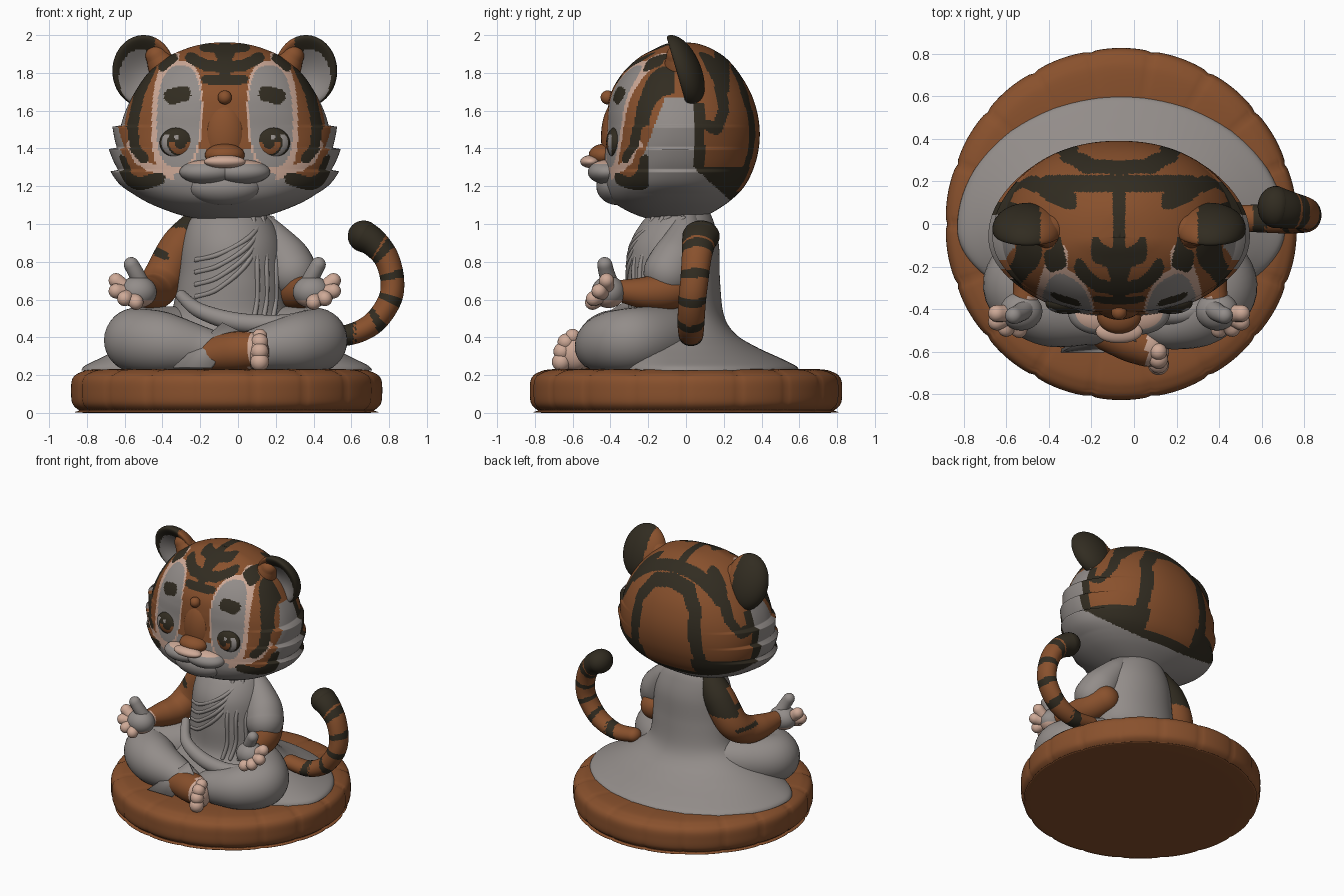
import bpy, bmesh, math
from mathutils import Vector, geometry

if "Cube" in bpy.data.objects:
    bpy.data.objects.remove(bpy.data.objects["Cube"])

CX = -0.07  # symmetry plane of the figure


def mat(name, rgb):
    m = bpy.data.materials.new(name)
    m.diffuse_color = (*rgb, 1)
    m.use_nodes = True
    m.node_tree.nodes["Principled BSDF"].inputs["Base Color"].default_value = m.diffuse_color
    return m


MATS = [mat("warm orange", (0.25, 0.082, 0.026)), mat("dark stripe", (0.031, 0.025, 0.015)),
        mat("stone gray", (0.29, 0.265, 0.252)), mat("pale pink", (0.62, 0.40, 0.31))]
ORANGE, DARK, GRAY, PINK = range(4)


def build(name, bm, paint, sides=(1,)):
    """Colour faces by a rule, then make one object per side (-1 = mirrored)."""
    bmesh.ops.recalc_face_normals(bm, faces=bm.faces)
    for f in bm.faces:
        f.smooth = True
        f.material_index = paint if isinstance(paint, int) else paint(f.calc_center_median())
    for s in sides:
        if s < 0:
            for v in bm.verts:
                v.co.x = 2 * CX - v.co.x
            bmesh.ops.reverse_faces(bm, faces=bm.faces)
        me = bpy.data.meshes.new(name)
        bm.to_mesh(me)
        for m in MATS:
            me.materials.append(m)
        ob = bpy.data.objects.new(name + ("_mirrored" if s < 0 else ""), me)
        bpy.context.collection.objects.link(ob)
    bm.free()
    return ob


def spline(pts, u):
    i = min(int(u), len(pts) - 2)
    t = u - i
    g = [pts[max(0, min(len(pts) - 1, i + k))] for k in (-1, 0, 1, 2)]
    return [0.5 * (2 * b + (c - a) * t + (2 * a - 5 * b + 4 * c - d) * t * t + (3 * b - a - 3 * c + d) * t ** 3)
            for a, b, c, d in zip(*g)]


def skin(rings):
    bm = bmesh.new()
    rs = [[bm.verts.new(p) for p in r] for r in rings]
    n = len(rs[0])
    for a, b in zip(rs, rs[1:]):
        for j in range(n):
            bm.faces.new((a[j], a[(j + 1) % n], b[(j + 1) % n], b[j]))
    bm.faces.new(rs[0][::-1])
    bm.faces.new(rs[-1])
    return bm


def loft(levels, yc, n, m, e=1.0, deform=None):
    """Levels are (z, centre x, half width, front y, back y)."""
    rings = []
    for i in range(m + 1):
        z, cx, w, yf, yb = spline(levels, i / m * (len(levels) - 1))
        ring = []
        for j in range(n):
            t = 2 * math.pi * j / n
            c, s = math.cos(t), math.sin(t)
            d = yb - yc if s > 0 else yc - yf
            p = Vector((cx + math.copysign(abs(c) ** e, c) * max(w, .003),
                        yc + math.copysign(abs(s) ** e, s) * max(d, .003), z))
            ring.append(deform(p, t) if deform else p)
        rings.append(ring)
    return skin(rings)


def front_y(levels, yc, x, z, e=1.0):
    z, cx, w, yf, yb = min((spline(levels, k / 200 * (len(levels) - 1)) for k in range(201)), key=lambda l: abs(l[0] - z))
    q = max(0, 1 - (min(1, abs(x - cx) / max(w, .01))) ** (2 / e))
    return yc - (yc - yf) * q ** (e / 2)


def limb(pts, n=24, per=10):
    """Rounded tapered tube through (x, y, z, radius)."""
    s = [spline(pts, i / per) for i in range((len(pts) - 1) * per + 1)]
    P, R = [Vector(q[:3]) for q in s], [q[3] for q in s]
    T = [(P[min(i + 1, len(P) - 1)] - P[max(i - 1, 0)]).normalized() for i in range(len(P))]
    caps = [math.pi / 2 * k / 6 for k in range(1, 6)] + [1.5]
    seq = [(P[0] - T[0] * R[0] * math.sin(a), R[0] * math.cos(a), T[0]) for a in caps[::-1]]
    seq += list(zip(P, R, T))
    seq += [(P[-1] + T[-1] * R[-1] * math.sin(a), R[-1] * math.cos(a), T[-1]) for a in caps]
    nrm, prev, rings = T[0].orthogonal().normalized(), T[0], []
    for p, r, t in seq:
        nrm = prev.rotation_difference(t) @ nrm
        prev, b = t, t.cross(nrm)
        rings.append([p + (nrm * math.cos(a) + b * math.sin(a)) * r for a in (2 * math.pi * j / n for j in range(n))])
    return skin(rings)


def ball(c, r, deform=None, seg=48):
    bm = bmesh.new()
    bmesh.ops.create_uvsphere(bm, u_segments=seg, v_segments=seg * 3 // 4, radius=1)
    for v in bm.verts:
        q = deform(v.co) if deform else v.co
        v.co = Vector(c) + Vector((q.x * r[0], q.y * r[1], q.z * r[2]))
    return bm


def near(u, v, pts, w):
    p = Vector((u, v))
    for a, b in zip(pts, pts[1:]):
        q, k = geometry.intersect_point_line(p, Vector(a), Vector(b))
        q = Vector(b) if k > 1 else Vector(a) if k < 0 else Vector(q[:2])
        if (p - q).length < w:
            return True
    return False


# Cushion with shallow radial seams
cush = [(z, -.06, r, -r, r) for z, r in ((0, .02), (0, .74), (.015, .785), (.05, .82), (.115, .827), (.18, .82),
                                         (.215, .78), (.232, .69), (.228, .4), (.228, .02))]


def scallop(p, t):
    r = math.hypot(p.x + .06, p.y)
    k = 1 - .012 * (1 - abs(math.sin(9 * t)) ** .3) * min(1, max(0, (r - .5) * 5))
    return Vector((-.06 + (p.x + .06) * k, p.y * k, p.z - (1 - k) * .5 * (p.z > .2)))


build("cushion", loft(cush, 0, 216, 60, deform=scallop), ORANGE)

# Robe: torso flaring to a sheet behind
robe = [(.225, -.06, .77, -.42, .60), (.25, -.06, .75, -.42, .58), (.29, -.06, .67, -.42, .50), (.35, -.06, .55, -.4, .37),
        (.42, -.05, .42, -.36, .26), (.52, -.04, .32, -.31, .20), (.7, -.03, .29, -.31, .18), (.88, -.03, .27, -.3, .175),
        (1.0, -.04, .23, -.24, .15), (1.07, -.05, .17, -.17, .12), (1.11, -.06, .1, -.1, .08)]
build("robe", loft(robe, -.02, 96, 80), GRAY)
folds = [[(.14, 1.04), (.06, .93 - .04 * i), (-.1, .84 - .06 * i), (-.22, .81 - .065 * i)] for i in range(4)]
folds += [[(x, 1.03), (x + .02, .8), (x + .02, .6), (x, .48)] for x in (.08, .13, .18)]
for i, f in enumerate(folds):
    build("robe_fold_%d" % i, limb([(x, front_y(robe, -.02, x, z) + .006, z, .014) for x, z in f], 10, 8), GRAY)
build("waist_drape", limb([(-.3, -.2, .62, .03), (-.2, -.33, .54, .04), (.0, -.40, .48, .05), (.22, -.42, .47, .05),
                           (.36, -.36, .5, .04)]), GRAY)
flap = bmesh.new()
flap.faces.new([flap.verts.new(p) for p in ((-.34, -.585, .235), (-.14, -.585, .235), (.02, -.54, .42), (-.08, -.47, .47))])
ob = build("robe_flap", flap, GRAY)
ob.modifiers.new("thickness", "SOLIDIFY").thickness = .02

# Crossed legs
build("left_leg", limb([(-.2, .0, .42, .14), (-.42, -.14, .4, .165), (-.54, -.29, .385, .17), (-.4, -.41, .37, .165),
                        (-.2, -.45, .34, .12), (-.1, -.47, .32, .1)], 32), GRAY)
build("right_leg", limb([(.1, .0, .42, .14), (.3, -.14, .4, .165), (.41, -.29, .385, .17), (.32, -.41, .37, .16),
                         (.18, -.46, .35, .13), (.08, -.45, .33, .11)], 32), GRAY)
# Foot and toes
build("foot", limb([(-.14, -.5, .31, .09), (-.02, -.54, .325, .105), (.06, -.57, .33, .1)]),
      lambda c: PINK if c.x > .06 else ORANGE)
for i, (y, z, r) in enumerate(((-.66, .27, .05), (-.655, .325, .047), (-.635, .375, .045), (-.60, .405, .04))):
    build("toe_%d" % i, ball((.115, y, z), (r, r, r), seg=20), PINK)
build("sole", ball((.1, -.59, .32), (.065, .09, .095), seg=24), PINK)


# Arms
def arm_paint(c):
    if c.y > -.12 and (c.z > .98 or (c.y > .03 and c.z > .80) or near(c.x, c.z, [(-.44, .86), (-.39, .83)], .022)
                       or near(c.x, c.z, [(-.26, 1.0), (-.2, .92)], .03)
                       or near(c.x, c.z, [(-.52, .71), (-.48, .70)], .015)):
        return DARK
    return PINK if c.y < -.345 else ORANGE


build("bare_arm", limb([(-.2, .0, 1.0, .09), (-.30, .02, .88, .11), (-.39, .0, .72, .11), (-.44, -.1, .645, .1),
                        (-.48, -.22, .635, .085), (-.51, -.34, .645, .06)], 48, 20), arm_paint)
build("sleeve", limb([(.1, .0, 1.01, .07), (.17, -.01, .93, .095), (.245, -.05, .82, .13), (.285, -.09, .745, .135)], 32), GRAY)
build("forearm", limb([(.26, .0, .68, .1), (.31, -.1, .645, .1), (.35, -.22, .635, .085), (.38, -.34, .645, .06)], 32),
      lambda c: PINK if c.y < -.345 else ORANGE)
# Hands: palm, raised thumb, fingers with pink tips
build("palm", ball((-.53, -.41, .64), (.1, .09, .085), seg=32), lambda c: GRAY if c.z > .6 else PINK, (1, -1))
build("thumb", limb([(-.51, -.40, .68, .045), (-.54, -.42, .74, .042), (-.565, -.43, .785, .04)], 16, 6), GRAY, (1, -1))
for i, (x, y, z) in enumerate(((-.645, -.42, .70), (-.645, -.46, .645), (-.60, -.49, .605), (-.54, -.495, .585))):
    build("finger_%d" % i, limb([(-.56, -.42, .63, .04), ((x - .56) / 2, (y - .42) / 2, (z + .63) / 2, .04),
                                 (x, y, z, .04)], 16, 5), PINK, (1, -1))


# Striped tail, a little deeper than wide
def tail_paint(c):
    a = math.degrees(math.atan2(c.z - .68, c.x - .62))
    return DARK if a > 58 or -105 < a < -92 or (a > -90 and (a + 100) % 36 < 11) else ORANGE


tail = limb([(.42, .03, .42, .05), (.57, .03, .41, .055), (.71, .03, .47, .06), (.80, .035, .59, .062),
             (.817, .045, .70, .063), (.785, .055, .82, .067), (.72, .065, .9, .076), (.665, .075, .935, .084)], 32, 16)
for v in tail.verts:
    v.co.y = .05 + (v.co.y - .05) * 1.18
build("tail", tail, tail_paint)

# Head
head = [(1.02, CX, .02, -.07, -.02), (1.025, CX, .13, -.18, .06), (1.055, CX, .26, -.28, .13), (1.12, CX, .42, -.39, .23),
        (1.2, CX, .53, -.43, .31), (1.3, CX, .565, -.435, .36), (1.4, CX, .57, -.43, .385), (1.5, CX, .555, -.42, .39),
        (1.6, CX, .525, -.415, .375), (1.7, CX, .475, -.395, .34), (1.8, CX, .405, -.335, .28), (1.88, CX, .31, -.25, .21),
        (1.93, CX, .2, -.16, .13), (1.955, CX, .1, -.1, .06), (1.962, CX, .01, -.04, -.01)]
YC, E = -.06, .93
FRONT_DARK = [([(0, 1.83), (.1, 1.84), (.18, 1.88)], .03), ([(0, 1.76), (.1, 1.765)], .024),
              ([(0, 1.925), (.11, 1.935)], .022), ([(.22, 1.69), (.28, 1.675)], .042), ([(.27, 1.88), (.33, 1.83)], .022),
              ([(.39, 1.83), (.45, 1.7), (.49, 1.52), (.475, 1.4), (.43, 1.35)], .028)]
CHEEK = [(.55, 1.33), (.515, 1.235), (.45, 1.21), (.35, 1.24)]
ARCH = [(0, 1.82), (.14, 1.79), (.23, 1.66), (.25, 1.45), (.28, 1.25)]
HOOK = [(.1, 1.9), (.18, 1.75), (.2, 1.6), (.16, 1.5), (.12, 1.52)]


def head_paint(c):
    a, y, z = abs(c.x - CX), c.y, c.z
    if y > .04:  # back of the head
        if z < 1.30 - (y - .04) * .9:
            return GRAY
        if (y < .1 and z < 1.64) or (z < 1.3 and a > .2) or z < 1.17 or (z > 1.7 and .15 < y < .23):
            return DARK
        if near(a, z, ARCH, .042) or (a > .2 and near(y, z, HOOK, .03)) or (a < .03 and y < .15):
            return DARK
        return ORANGE
    if a < .028 + .03 * max(0, 1 - abs(y + .2) / .1) and z > 1.74:  # crown stripe
        return DARK
    if y < -.2 and near(a, z, CHEEK, .034):
        return DARK
    if a > .4 and z < 1.67 and y > -.25 + max(0, z - 1.3) * .38:  # cheek ruff
        return GRAY
    if y < -.06 and any(near(a, z, s, w) for s, w in FRONT_DARK):
        return DARK
    m = .255 + .04 * (1.55 - z)  # eye patch leans in toward the top
    k = abs((a - m + .01) / .115) ** 2.6 + abs((z - 1.57) / .27) ** 2.6
    if k < 1:
        return GRAY
    if y < -.1 and (k < (1.75 if a > m else 1.25)
                    or near(a, z, [(.5, 1.42), (.46, 1.34), (.4, 1.30), (.3, 1.285), (.1, 1.31)], .022)):
        return PINK
    if near(a, z, [(.4, 1.275), (.5, 1.29)], .032):
        return ORANGE
    if a < .2 and 1.28 < z < 1.4 and a > .1:
        return GRAY
    return GRAY if z < 1.3 else ORANGE


def tufts(p, t):
    if 1.16 < p.z < 1.52:
        p.x += math.copysign(.045 * ((p.z - 1.16) / .12 % 1) * abs(math.cos(t)) ** 6, p.x - CX)
    return p


build("head", loft(head, YC, 270, 190, E, tufts), head_paint)

# Face: bridge, nose, muzzle, chin, forehead dot
build("nose_bridge", ball((CX, -.355, 1.46), (.125, .095, .2), seg=32), ORANGE)
build("nose_tip", ball((CX, -.43, 1.365), (.105, .085, .06), seg=32), ORANGE)
build("nose", ball((CX, -.505, 1.33), (.11, .055, .034), seg=32), PINK)
build("muzzle", ball((CX - .09, -.415, 1.275), (.15, .105, .065), seg=48),
      lambda c: PINK if c.z > 1.315 else GRAY, (1, -1))
build("chin", ball((CX, -.36, 1.2), (.2, .115, .1), seg=32), GRAY)
build("forehead_dot", ball((CX, -.415, 1.67), (.037, .037, .037), seg=24), ORANGE)

# Eyes
EX, EZ = CX - .245, 1.43
EY = front_y(head, YC, EX, EZ, E)


def eye_paint(c):
    dx, dz = c.x - EX - .01, c.z - EZ
    d = math.hypot(dx, dz)
    if math.hypot(dx + .02, dz - .03) < .013:
        return GRAY
    if d < .07:
        return ORANGE if d > .032 and dz < .005 and d < .06 else DARK
    return DARK if dz > .045 or (c.x - EX) ** 2 / .0081 + dz * dz / .0058 > 1 else GRAY


build("eye", ball((EX, EY + .025, EZ), (.1, .05, .083), seg=96), eye_paint, (1, -1))

# Ears: cupped shells on orange roots
EAR = Vector((-.5, -.035, 1.81))


def cup(q):
    q = q.copy()
    r2 = q.x ** 2 + q.z ** 2
    if q.y < 0:
        q.y *= 1 - 1.2 * max(0, 1 - r2) ** .6
    q.y -= q.z * .5 - .1
    return q


def ear_paint(c):
    d = c - EAR
    if d.y + d.z * .29 < .035 and ((d.x + .015) / .115) ** 2 + ((d.z + .035) / .15) ** 2 < 1:
        return GRAY
    return ORANGE if d.x > .06 else DARK


build("ear", ball(EAR, (.165, .11, .19), cup, 72), ear_paint, (1, -1))
build("ear_root", limb([(-.32, -.03, 1.77, .1), (-.385, -.035, 1.82, .09), (-.43, -.045, 1.89, .06)]), ORANGE, (1, -1))
